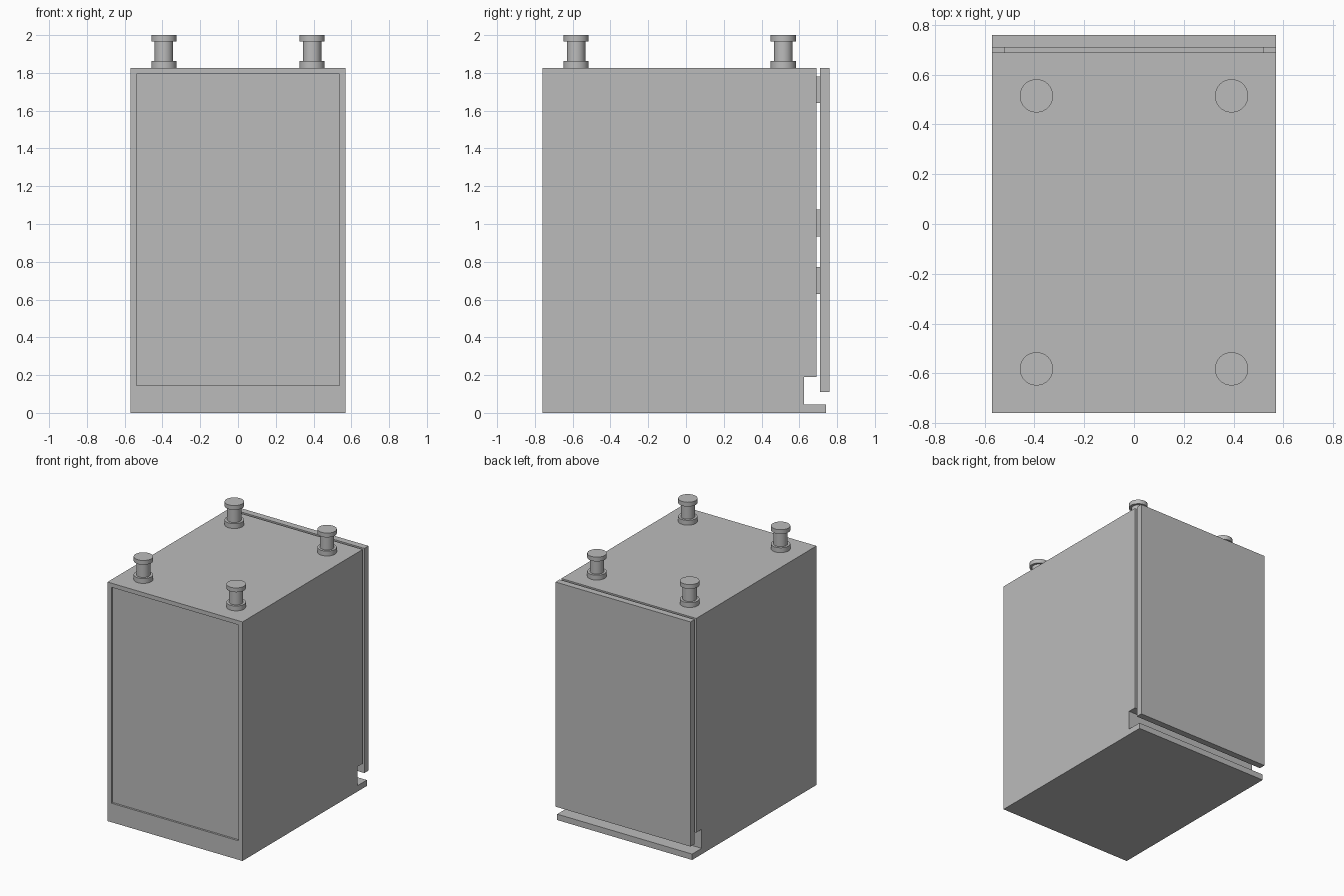
import bpy, bmesh, math

cube = bpy.data.objects.get("Cube")
if cube:
    bpy.data.objects.remove(cube, do_unlink=True)

# Single plain grey
grey = bpy.data.materials.new("plain_grey")
grey.use_nodes = True
GREY = (0.5, 0.5, 0.5, 1)
grey.diffuse_color = GREY
grey.node_tree.nodes["Principled BSDF"].inputs["Base Color"].default_value = GREY


def finish(bm, name):
    bmesh.ops.recalc_face_normals(bm, faces=bm.faces)
    mesh = bpy.data.meshes.new(name)
    bm.to_mesh(mesh)
    bm.free()
    mesh.materials.append(grey)
    ob = bpy.data.objects.new(name, mesh)
    bpy.context.collection.objects.link(ob)
    return ob


def box(name, x, y, z):
    """Box from (min, max) ranges."""
    bm = bmesh.new()
    bmesh.ops.create_cube(bm, size=1)
    for v in bm.verts:
        for i, (a, b) in enumerate((x, y, z)):
            v.co[i] = b if v.co[i] > 0 else a
    return finish(bm, name)


W = 0.57      # half width
TOP = 1.825   # top of the cabinet

# Cabinet: side profile (y, z) with a rear notch and bottom lip, extruded across x
profile = [(-0.76, 0), (0.74, 0), (0.74, 0.045), (0.625, 0.045),
           (0.625, 0.19), (0.69, 0.19), (0.69, TOP), (-0.76, TOP)]
bm = bmesh.new()
side = bm.faces.new([bm.verts.new((-W, y, z)) for y, z in profile])
ext = bmesh.ops.extrude_face_region(bm, geom=[side], use_keep_orig=True)
bmesh.ops.translate(bm, vec=(2 * W, 0, 0),
                    verts=[g for g in ext["geom"] if isinstance(g, bmesh.types.BMVert)])
bmesh.ops.recalc_face_normals(bm, faces=bm.faces)

# Shallow front recess with a deeper bottom margin
front = [f for f in bm.faces if f.normal.y < -0.9]
bmesh.ops.inset_individual(bm, faces=front, thickness=0.045)
panel = min((f for f in bm.faces if f.normal.y < -0.9), key=lambda f: abs(f.calc_center_median().x)
            + abs(f.calc_center_median().z - TOP / 2))
for v in panel.verts:
    if v.co.z < 0.5:
        v.co.z = 0.145
rec = bmesh.ops.extrude_discrete_faces(bm, faces=[panel])["faces"][0]
for v in rec.verts:
    v.co.y += 0.015
finish(bm, "cabinet")

# Rear panel on three horizontal spacer strips
box("rear_panel", (-W, W), (0.71, 0.76), (0.11, TOP))
for i, z in enumerate((0.63, 0.935, 1.64)):
    box(f"spacer_strip_{i + 1}", (-0.52, 0.52), (0.69, 0.71), (z, z + 0.142))

# Spool-shaped posts on the top: lathe of (radius, z)
spool = [(0.067, TOP), (0.067, 1.862), (0.049, 1.862),
         (0.049, 1.967), (0.067, 1.967), (0.067, 2.0)]
SEG = 32


def post(name, cx, cy):
    bm = bmesh.new()
    rings = [[bm.verts.new((cx + r * math.cos(2 * math.pi * i / SEG),
                            cy + r * math.sin(2 * math.pi * i / SEG), z))
              for i in range(SEG)] for r, z in spool]
    for a, b in zip(rings, rings[1:]):
        for i in range(SEG):
            j = (i + 1) % SEG
            bm.faces.new((a[i], a[j], b[j], b[i]))
    bm.faces.new(rings[0])
    bm.faces.new(rings[-1])
    ob = finish(bm, name)
    bpy.ops.object.select_all(action="DESELECT")
    ob.select_set(True)
    bpy.context.view_layer.objects.active = ob
    bpy.ops.object.shade_smooth_by_angle(angle=math.radians(30))


for row, y in (("front", -0.582), ("rear", 0.515)):
    for hand, x in (("left", 0.392), ("right", -0.392)):
        post(f"{row}_{hand}_post", x, y)
